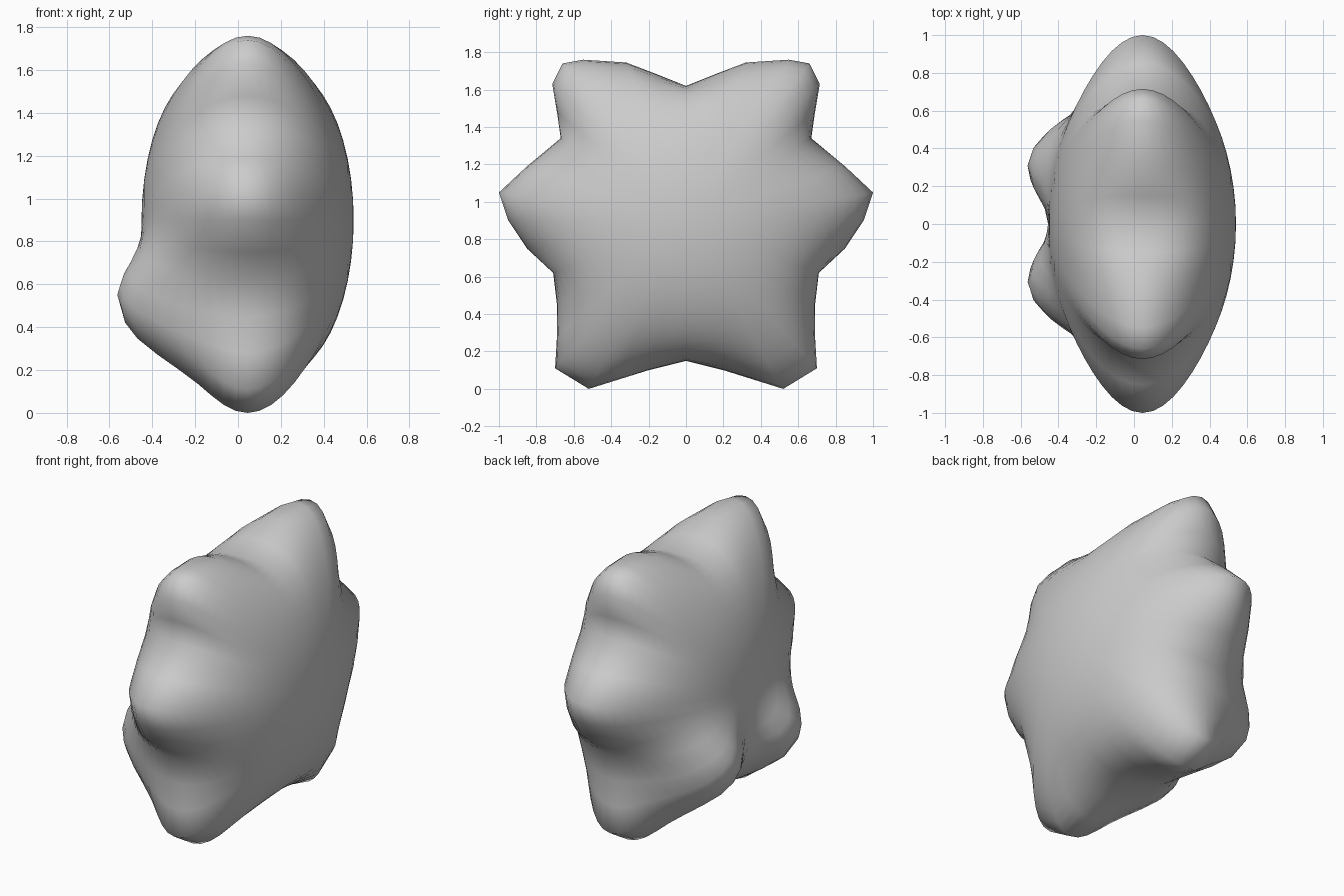
import bpy, bmesh, math

if "Cube" in bpy.data.objects:
    bpy.data.objects.remove(bpy.data.objects["Cube"])

# Half of the six-lobed outline (y, z), from the top notch round to the bottom notch
HALF = [(0, 1.62), (0.15, 1.68), (0.32, 1.745), (0.55, 1.76), (0.66, 1.74),
        (0.715, 1.63), (0.69, 1.48), (0.67, 1.34), (0.85, 1.19), (1.0, 1.05),
        (0.95, 0.9), (0.85, 0.75), (0.71, 0.62), (0.69, 0.45), (0.69, 0.28),
        (0.70, 0.11), (0.52, 0.0), (0.36, 0.05), (0.2, 0.1), (0, 0.15)]
outline = HALF + [(-y, z) for y, z in HALF[-2:0:-1]]
CX, CZ, DEPTH, RINGS = 0.045, 0.9, 0.495, 28


def bump(y, z):
    """Two rounded knobs low on the left flank."""
    return sum(0.2 * math.exp(-(math.hypot(y - s * 0.35, z - 0.48) / 0.26) ** 2.5)
               for s in (-1, 1))


def point(y0, z0, phi):
    """Point on the spoke through an outline point, phi running pole to pole."""
    t = math.sin(phi)
    r = math.hypot(y0, z0 - CZ)
    w = t ** 4                       # lobes fade into a round dome at the flanks
    k = t * (w * r + (1 - w) * 0.86) / r
    y, z = y0 * k, CZ + (z0 - CZ) * k
    x = CX + DEPTH * math.cos(phi)
    if x < CX:
        x -= bump(y, z) * min(1, (CX - x) / 0.25)
    return x, y, z


# Body: rings of the outline swept from the right flank to the left flank
bm = bmesh.new()
rings = [[bm.verts.new(point(y, z, math.pi * i / RINGS)) for y, z in outline]
         for i in range(1, RINGS)]
poles = [bm.verts.new(point(0, 1.62, p)) for p in (0, math.pi)]
n = len(outline)
for j in range(n):
    k = (j + 1) % n
    for a, b in zip(rings, rings[1:]):
        bm.faces.new((a[j], a[k], b[k], b[j]))
    bm.faces.new((poles[0], rings[0][k], rings[0][j]))
    bm.faces.new((poles[1], rings[-1][j], rings[-1][k]))
bmesh.ops.recalc_face_normals(bm, faces=bm.faces)
for f in bm.faces:
    f.smooth = True

mesh = bpy.data.meshes.new("lobed_body")
bm.to_mesh(mesh)
bm.free()
grey = bpy.data.materials.new("light grey")
grey.diffuse_color = (0.6, 0.6, 0.6, 1)
grey.use_nodes = True
grey.node_tree.nodes["Principled BSDF"].inputs["Base Color"].default_value = grey.diffuse_color
mesh.materials.append(grey)
body = bpy.data.objects.new("lobed_body", mesh)
bpy.context.collection.objects.link(body)
